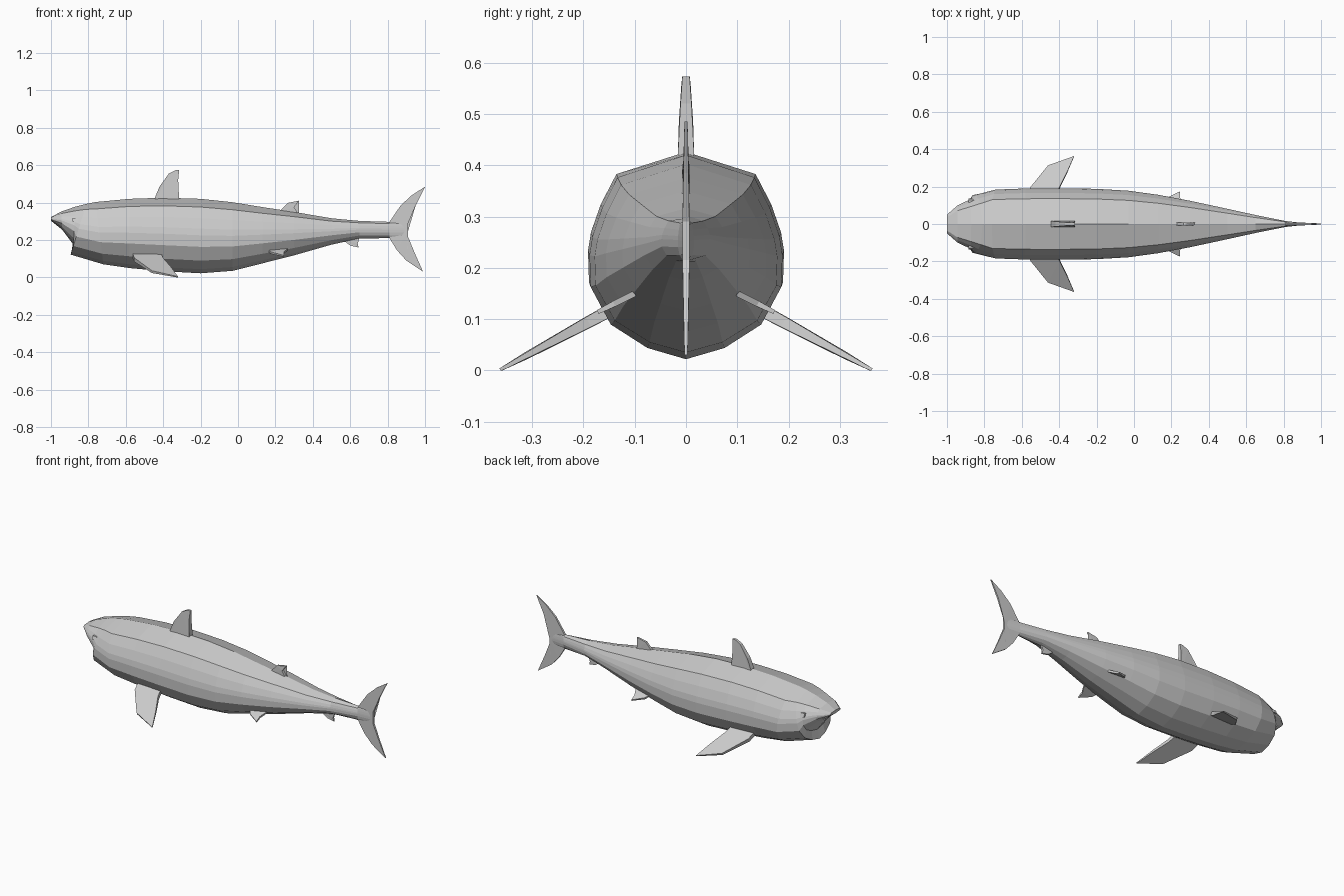
import bpy, bmesh
from mathutils import Vector

if "Cube" in bpy.data.objects:
    bpy.data.objects.remove(bpy.data.objects["Cube"])


def finish(name, bm):
    bmesh.ops.recalc_face_normals(bm, faces=bm.faces)
    mesh = bpy.data.meshes.new(name)
    bm.to_mesh(mesh)
    bm.free()
    obj = bpy.data.objects.new(name, mesh)
    bpy.context.collection.objects.link(obj)
    return obj


def mirror_y(obj):
    obj.modifiers.new("Mirror", 'MIRROR').use_axis = (False, True, False)


def fin(name, points, normal, root, tip):
    """Thin plate; the half thickness tapers from first point to the farthest."""
    bm = bmesh.new()
    n = Vector(normal).normalized()
    pts = [Vector(p) for p in points]
    mid = (pts[0] + pts[-1]) / 2
    far = max((p - mid).length for p in pts)
    half = [root + (tip - root) * (p - mid).length / far for p in pts]
    a = [bm.verts.new(p + n * h) for p, h in zip(pts, half)]
    b = [bm.verts.new(p - n * h) for p, h in zip(pts, half)]
    caps = [bm.faces.new(a), bm.faces.new(b[::-1])]
    for i in range(len(a)):
        j = (i + 1) % len(a)
        bm.faces.new((a[i], b[i], b[j], a[j]))
    bmesh.ops.triangulate(bm, faces=caps)
    return finish(name, bm)


# Body: rings given as top x, top z, bottom x, bottom z, half width
rings = [
    (-1.0, .322, -1.0, .303, .05), (-.945, .352, -.94, .255, .10),
    (-.87, .378, -.88, .175, .132), (-.81, .393, -.895, .122, .155),
    (-.76, .403, -.72, .07, .184), (-.58, .42, -.58, .05, .19),
    (-.4, .426, -.4, .033, .191), (-.2, .42, -.2, .022, .188),
    (-.03, .402, -.03, .035, .178), (.13, .376, .13, .075, .156),
    (.3, .35, .3, .118, .124), (.5, .316, .5, .175, .081),
    (.65, .302, .65, .208, .048), (.81, .297, .81, .21, .016),
    (.9, .292, .9, .212, .006)]
# Half cross-section: width fraction, height fraction
section = [(0, 1), (.71, .89), (.87, .74), (.97, .6), (1, .51),
           (.99, .355), (.78, .17), (.4, .055), (0, 0)]
loop = section + [(-w, h) for w, h in section[-2:0:-1]]
bm = bmesh.new()
prev = None
for xt, zt, xb, zb, width in rings:
    cur = [bm.verts.new((xb + (xt - xb) * h, w * width, zb + (zt - zb) * h))
           for w, h in loop]
    if prev is None:
        bm.faces.new(cur)
    else:
        for i in range(len(cur)):
            j = (i + 1) % len(cur)
            bm.faces.new((prev[i], prev[j], cur[j], cur[i]))
    prev = cur
bm.faces.new(prev)
finish("body", bm)


# Fins on the centre line, outlined in x and z
def centre_fin(name, outline, root, tip):
    fin(name, [(x, 0, z) for x, z in outline], (0, 1, 0), root, tip)


centre_fin("dorsal_fin", [(-.445, .40), (-.445, .425), (-.42, .485), (-.37, .555),
                          (-.335, .573), (-.315, .573), (-.32, .52), (-.315, .42),
                          (-.315, .40)], .021, .007)
centre_fin("second_dorsal_fin", [(.215, .345), (.265, .398), (.325, .41),
                                 (.3, .375), (.325, .335)], .011, .005)
centre_fin("anal_fin", [(.56, .20), (.60, .17), (.645, .16), (.64, .18),
                        (.65, .215)], .009, .004)
centre_fin("tail_upper_lobe", [(.81, .25), (.81, .297), (.87, .385), (.93, .44),
                               (1.0, .485), (.95, .385), (.91, .29), (.91, .25)],
           .008, .003)
centre_fin("tail_lower_lobe", [(.81, .25), (.81, .21), (.85, .145), (.9, .09),
                               (.99, .03), (.945, .13), (.91, .215), (.91, .25)],
           .008, .003)

# Paired fins, outlined in x and y on a sloping plane
pectoral = [(-.57, .11), (-.555, .19), (-.46, .31), (-.32, .362),
            (-.36, .27), (-.40, .19), (-.42, .11)]
mirror_y(fin("pectoral_fins", [(x, y, .143 - .54 * (y - .1)) for x, y in pectoral],
             (0, .54, 1), .016, .003))
pelvic = [(.15, .10), (.18, .14), (.245, .172), (.245, .14), (.265, .10)]
mirror_y(fin("pelvic_fins", [(x, y, .15 - .5 * (y - .1)) for x, y in pelvic],
             (0, .5, 1), .009, .004))

# Eyes
bm = bmesh.new()
bmesh.ops.create_cube(bm, size=1)
for v in bm.verts:
    v.co = Vector((-.87 + v.co.x * .028, .122 + v.co.y * .02 - v.co.z * .008,
                   .308 + v.co.z * .02))
mirror_y(finish("eyes", bm))
